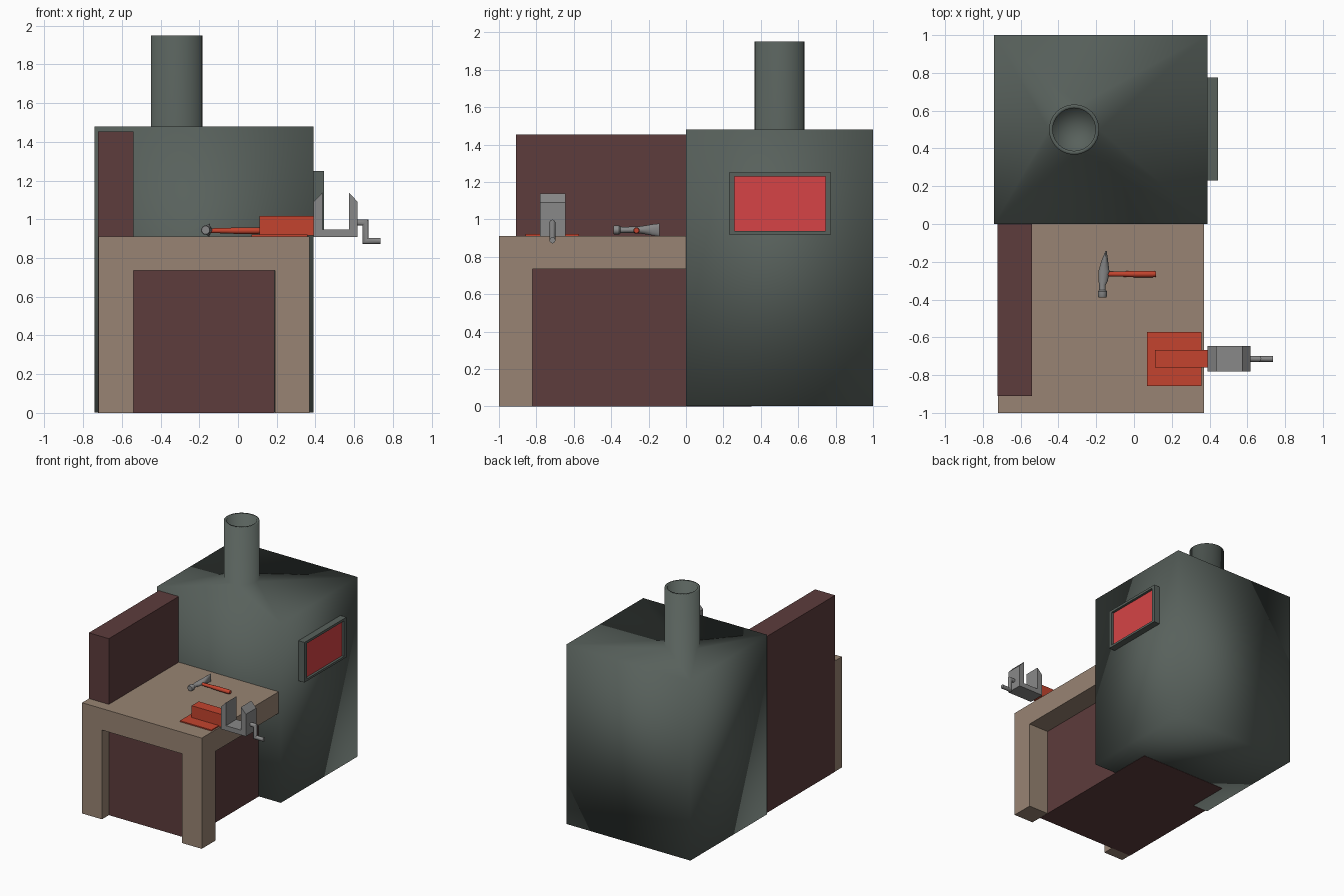
import bpy, bmesh, math
from mathutils import Vector

if "Cube" in bpy.data.objects:
    bpy.data.objects.remove(bpy.data.objects["Cube"])


def material(name, rgb):
    m = bpy.data.materials.new(name)
    lin = [((c / 255 + 0.055) / 1.055) ** 2.4 for c in rgb]
    m.diffuse_color = (*lin, 1)
    m.use_nodes = True
    m.node_tree.nodes["Principled BSDF"].inputs["Base Color"].default_value = m.diffuse_color
    return m


IRON = material("dark green iron", (88, 97, 92))
BRICK = material("dark brown", (93, 60, 60))
WOOD = material("light wood", (152, 132, 115))
RED = material("orange red", (196, 68, 46))
GLOW = material("glowing red", (214, 68, 70))
STEEL = material("steel gray", (136, 136, 136))


def finish(name, bm, mat, smooth=None):
    bmesh.ops.recalc_face_normals(bm, faces=bm.faces)
    me = bpy.data.meshes.new(name)
    bm.to_mesh(me)
    bm.free()
    ob = bpy.data.objects.new(name, me)
    bpy.context.collection.objects.link(ob)
    me.materials.append(mat)
    if smooth == "all":
        for p in me.polygons:
            p.use_smooth = True
    elif smooth:
        bpy.ops.object.select_all(action='DESELECT')
        bpy.context.view_layer.objects.active = ob
        ob.select_set(True)
        bpy.ops.object.shade_smooth_by_angle(angle=math.radians(smooth))
    return ob


def box(name, x, y, z, mat):
    bm = bmesh.new()
    bmesh.ops.create_cube(bm, size=1)
    for v in bm.verts:
        v.co = Vector([(a + b) / 2 + c * (b - a) for (a, b), c in zip((x, y, z), v.co)])
    return finish(name, bm, mat)


def extrude_profile(name, pts, y0, y1, mat):
    """Extrude an x-z outline along y."""
    bm = bmesh.new()
    f = bm.faces.new([bm.verts.new((x, y0, z)) for x, z in pts])
    ext = bmesh.ops.extrude_face_region(bm, geom=[f])["geom"]
    bmesh.ops.translate(bm, vec=(0, y1 - y0, 0),
                        verts=[g for g in ext if isinstance(g, bmesh.types.BMVert)])
    return finish(name, bm, mat)


def loft(name, rings, mat, smooth):
    """Skin a list of point rings and cap both ends."""
    bm = bmesh.new()
    vs = [[bm.verts.new(p) for p in r] for r in rings]
    n = len(vs[0])
    for a, b in zip(vs, vs[1:]):
        for i in range(n):
            bm.faces.new((a[i], a[(i + 1) % n], b[(i + 1) % n], b[i]))
    bm.faces.new(vs[0])
    bm.faces.new(vs[-1])
    return finish(name, bm, mat, smooth)


def circle(n):
    return [(math.cos(2 * math.pi * i / n), math.sin(2 * math.pi * i / n)) for i in range(n)]


# furnace body and hollow chimney in one smooth-shaded skin
bm = bmesh.new()
corners = [(-0.74, 0), (0.39, 0), (0.39, 1), (-0.74, 1)]
low = [bm.verts.new((x, y, 0.002)) for x, y in corners]
top = [bm.verts.new((x, y, 1.48)) for x, y in corners]
bm.faces.new(low)
for i in range(4):
    j = (i + 1) % 4
    bm.faces.new((low[i], low[j], top[j], top[i]))
stack = []
for r, z in ((0.133, 1.48), (0.133, 1.95), (0.113, 1.95), (0.113, 1.5)):
    stack.append([bm.verts.new((-0.317 + r * c, 0.5 + r * s, z)) for c, s in circle(32)])
for a, b in zip(stack, stack[1:]):
    for i in range(32):
        j = (i + 1) % 32
        bm.faces.new((a[i], a[j], b[j], b[i]))
centre = bm.verts.new((-0.317, 0.5, 1.5))
for i in range(32):
    bm.faces.new((stack[-1][i], stack[-1][(i + 1) % 32], centre))
rim = [e for e in bm.edges if e.is_boundary]
bmesh.ops.triangle_fill(bm, edges=rim, use_beauty=True)
finish("furnace", bm, IRON, "all")

# furnace window: four frame bars around a recessed glowing pane
fx = (0.385, 0.445)
box("window_frame_bottom", fx, (0.23, 0.775), (0.92, 0.938), IRON)
box("window_frame_top", fx, (0.23, 0.775), (1.23, 1.25), IRON)
box("window_frame_front", fx, (0.23, 0.26), (0.938, 1.23), IRON)
box("window_frame_back", fx, (0.745, 0.775), (0.938, 1.23), IRON)
box("window_pane", (0.395, 0.425), (0.255, 0.75), (0.93, 1.235), GLOW)

# workbench: slab, front legs, dark core and side wall
box("bench_top", (-0.72, 0.37), (-1, 0), (0.735, 0.912), WOOD)
for side, x in (("left", -0.72), ("right", 0.19)):
    box("front_leg_" + side, (x, x + 0.18), (-1, -0.82), (0, 0.735), WOOD)
box("bench_core", (-0.6, 0.188), (-0.91, 0.35), (0, 0.74), BRICK)
box("side_wall", (-0.722, -0.54), (-0.91, 0), (0, 1.453), BRICK)

# vise
box("vise_plate", (0.07, 0.358), (-0.857, -0.573), (0.91, 0.921), RED)
box("vise_body", (0.11, 0.392), (-0.76, -0.668), (0.915, 1.018), RED)
extrude_profile("vise_jaws", [
    (0.39, 0.908), (0.618, 0.908), (0.618, 1.09), (0.573, 1.138), (0.573, 0.948),
    (0.436, 0.948), (0.436, 1.138), (0.39, 1.09)], -0.78, -0.645, STEEL)

# crank handle: round tube swept along a Z-shaped path with mitred corners
path = [(0.61, 0.983, 0, 1), (0.658, 0.983, 1, 1), (0.658, 0.888, 1, 1), (0.737, 0.888, 0, 1)]
R = 0.016
loft("vise_crank", [[(x + m * s * R, -0.714 + c * R, z + k * s * R) for c, s in circle(12)]
                    for x, z, m, k in path], STEEL, 40)

# hammer handle, with a slimmer neck near the head
loft("hammer_handle", [[(x, -0.265 + r * c, 0.941 + r * s) for c, s in circle(12)]
                       for x, r in ((-0.15, 0.012), (-0.06, 0.014), (0.0, 0.017),
                                    (0.1, 0.017), (0.117, 0.014))], RED, 40)

# hammer head: rings of (y, centre x, half width, half height)
HEAD = [(-0.388, -0.167, 0.021, 0.021), (-0.383, -0.167, 0.024, 0.024),
        (-0.357, -0.167, 0.024, 0.024), (-0.35, -0.167, 0.017, 0.017),
        (-0.325, -0.167, 0.017, 0.016), (-0.30, -0.163, 0.025, 0.017),
        (-0.25, -0.159, 0.029, 0.019), (-0.22, -0.157, 0.023, 0.023),
        (-0.18, -0.153, 0.014, 0.03), (-0.142, -0.148, 0.003, 0.034)]
loft("hammer_head", [[(cx + w * c, y, 0.944 + h * s) for c, s in circle(16)]
                     for y, cx, w, h in HEAD], STEEL, 35)
